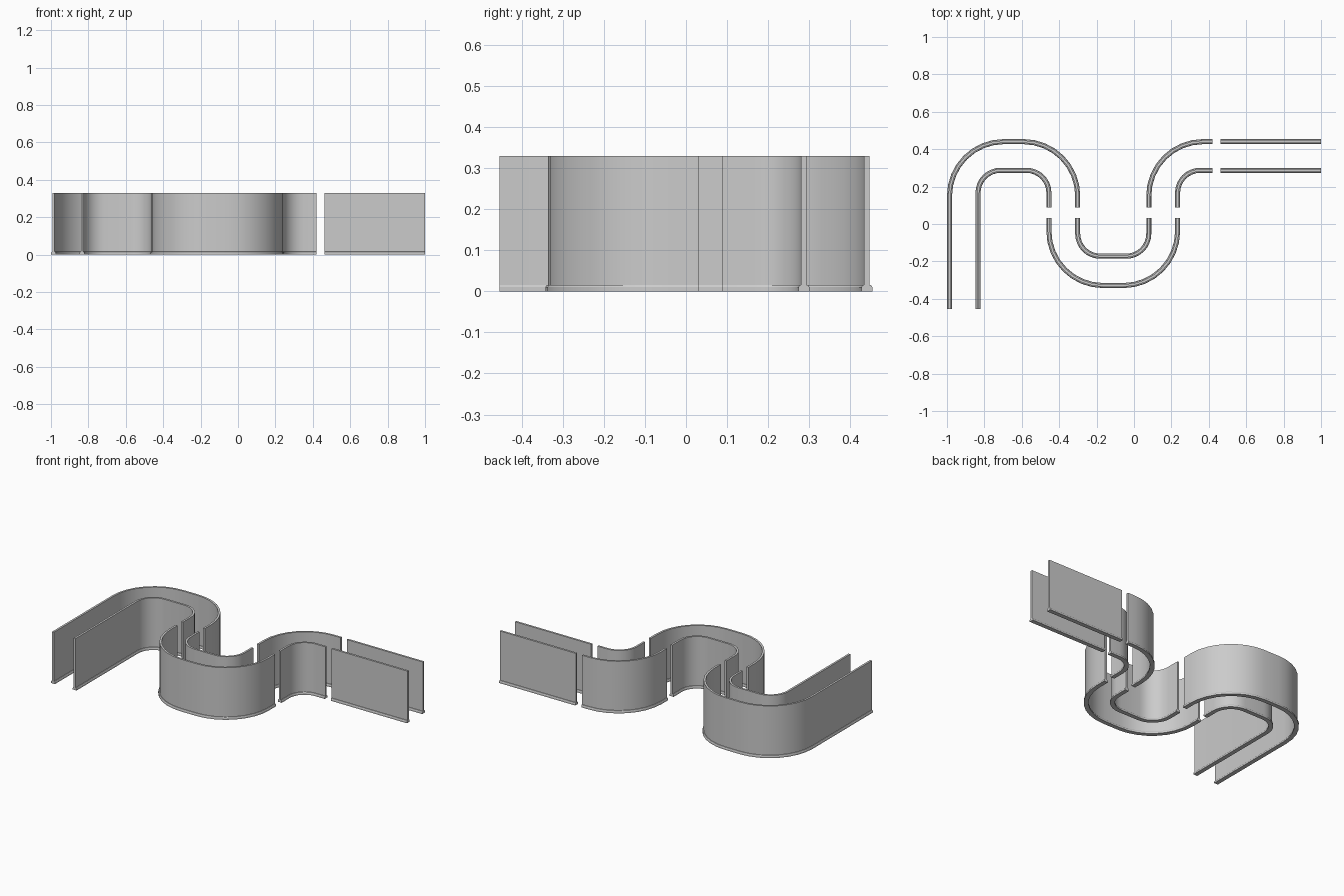
import bpy, bmesh, math
from mathutils import Vector

if "Cube" in bpy.data.objects:
    bpy.data.objects.remove(bpy.data.objects["Cube"])

H = 0.329          # wall height
W, F = 0.0065, 0.0135   # half widths of wall and foot flange
# cross-section of wall with foot: (sideways, up)
PROFILE = [(-F, 0), (F, 0), (F, 0.010), (F - 0.003, 0.015), (W, 0.016), (W, H),
           (-W, H), (-W, 0.016), (-F + 0.003, 0.015), (-F, 0.010)]


def rounded(points, radius, steps=8):
    """Polyline with every inner corner replaced by an arc (right angles)."""
    pts = [Vector(p) for p in points]
    out = [pts[0]]
    for a, b, c in zip(pts, pts[1:], pts[2:]):
        u, v = (a - b).normalized(), (c - b).normalized()
        centre = b + (u + v) * radius
        for i in range(steps + 1):
            t = math.pi / 2 * i / steps
            out.append(centre - v * radius * math.cos(t) - u * radius * math.sin(t))
    out.append(pts[-1])
    return out


def wall(name, points, radius=0.1):
    """Sweep the wall profile along a path in plan."""
    path = rounded(points, radius)
    bm = bmesh.new()
    rings = []
    for i, p in enumerate(path):
        d0 = (p - path[i - 1]).normalized() if i else None
        d1 = (path[i + 1] - p).normalized() if i < len(path) - 1 else None
        d0, d1 = d0 or d1, d1 or d0
        d = (d0 + d1).normalized()
        n = Vector((-d.y, d.x)) / d.dot(d0)
        rings.append([bm.verts.new((p.x + n.x * s, p.y + n.y * s, z)) for s, z in PROFILE])
    k = len(PROFILE)
    for a, b in zip(rings, rings[1:]):
        for j in range(k):
            bm.faces.new((a[j], a[(j + 1) % k], b[(j + 1) % k], b[j]))
    bm.faces.new(rings[0])
    bm.faces.new(rings[-1])
    bmesh.ops.recalc_face_normals(bm, faces=bm.faces)
    me = bpy.data.meshes.new(name)
    bm.to_mesh(me)
    bm.free()
    ob = bpy.data.objects.new(name, me)
    bpy.context.collection.objects.link(ob)
    bpy.ops.object.select_all(action='DESELECT')
    ob.select_set(True)
    bpy.context.view_layer.objects.active = ob
    bpy.ops.object.shade_smooth_by_angle(angle=math.radians(30))


TOP, TOP_IN = 0.4405, 0.287      # lines of the outer and inner wall
BOT, BOT_IN = -0.329, -0.172
R, R_IN = 0.29, 0.12
XA, XB, XC, XD, XE, XF = -0.9865, -0.834, -0.455, -0.301, 0.079, 0.233

# entry bend: long leg, turn, short leg
wall("entry_wall_outer", [(XA, -0.454), (XA, TOP), (XD, TOP), (XD, 0.088)], R)
wall("entry_wall_inner", [(XB, -0.454), (XB, TOP_IN), (XC, TOP_IN), (XC, 0.088)], R_IN)
# middle U bend
wall("u_bend_outer", [(XC, 0.032), (XC, BOT), (XF, BOT), (XF, 0.032)], R)
wall("u_bend_inner", [(XD, 0.032), (XD, BOT_IN), (XE, BOT_IN), (XE, 0.032)], R_IN)
# quarter bend
wall("quarter_bend_outer", [(XE, 0.088), (XE, TOP), (0.42, TOP)], R)
wall("quarter_bend_inner", [(XF, 0.088), (XF, TOP_IN), (0.42, TOP_IN)], R_IN)
# straight exit
wall("exit_wall_outer", [(0.463, TOP), (1.0, TOP)])
wall("exit_wall_inner", [(0.463, TOP_IN), (1.0, TOP_IN)])
